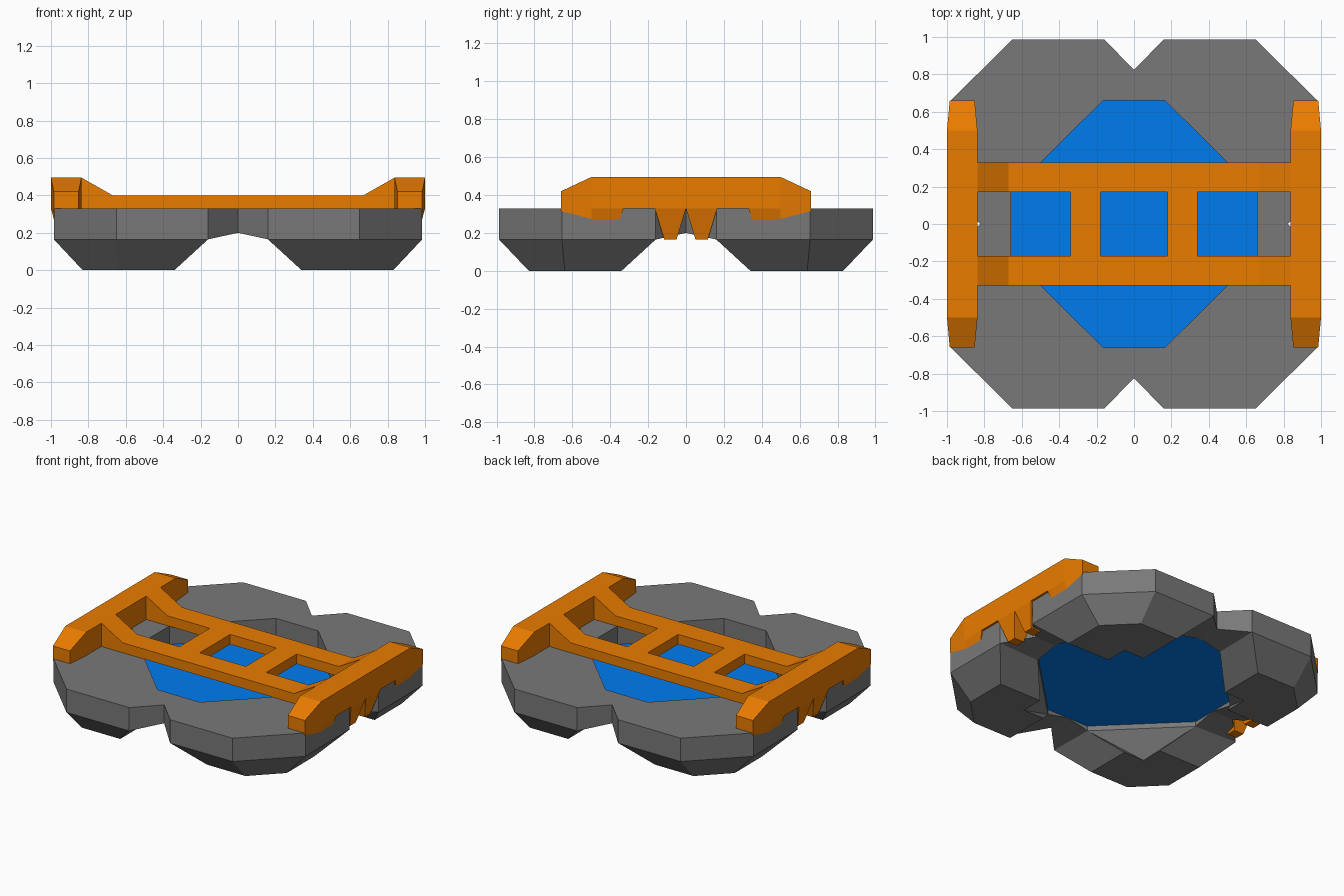
import bpy, bmesh

if "Cube" in bpy.data.objects:
    bpy.data.objects.remove(bpy.data.objects["Cube"])


def make(name, verts, faces, color, mirror=True):
    """Quarter mesh (x, y >= 0) completed by mirroring in x and y."""
    bm = bmesh.new()
    vs = [bm.verts.new(v) for v in verts]
    for f in faces:
        bm.faces.new([vs[i] for i in f])
    bmesh.ops.recalc_face_normals(bm, faces=bm.faces)
    # open quarters: make sure the highest level face points up
    top = max((f for f in bm.faces if abs(f.normal.z) > .5),
              key=lambda f: f.calc_center_median().z)
    if top.normal.z < 0:
        bmesh.ops.reverse_faces(bm, faces=bm.faces)
    me = bpy.data.meshes.new(name)
    bm.to_mesh(me)
    bm.free()
    ob = bpy.data.objects.new(name, me)
    bpy.context.collection.objects.link(ob)
    mat = bpy.data.materials.get(color[0]) or bpy.data.materials.new(color[0])
    mat.diffuse_color = color[1]
    mat.use_nodes = True
    mat.node_tree.nodes["Principled BSDF"].inputs["Base Color"].default_value = mat.diffuse_color
    me.materials.append(mat)
    if mirror:
        m = ob.modifiers.new("Mirror", 'MIRROR')
        m.use_axis = (True, True, False)
    return ob


ORANGE = ("orange", (0.82, 0.2, 0.0, 1))
BLUE = ("blue", (0.0, 0.2, 0.86, 1))
GREY = ("grey", (0.19, 0.19, 0.19, 1))

# Rock ring: outline of one quadrant, notch to notch, then back along the pool
ring = [(0, .825), (.16, .987), (.65, .987), (.985, .655), (.985, .16), (.822, 0),
        (.658, 0), (.658, .172), (.165, .66), (0, .66)]
foot = [(.34, .83), (.64, .83), (.83, .64), (.83, .34), (.5, .34), (.5, .5), (.34, .5)]
verts = [(x, y, .33) for x, y in ring]
verts += [(x, y, .2 if x * y == 0 else .165) for x, y in ring]
verts += [(x, y, 0) for x, y in foot]
faces = [(0, 1, 8, 9), (1, 2, 3, 4, 7, 8), (4, 5, 6, 7)]
for i in range(9):
    if i != 5:                                   # outer and pool walls
        faces.append((i, i + 1, i + 11, i + 10))
faces += [(10, 11, 18, 19), (14, 15, 16, 17),    # notch undersides
          (11, 12, 21, 20), (12, 13, 22, 21), (13, 14, 23, 22), (14, 17, 24, 23),
          (17, 25, 24), (17, 18, 25), (18, 26, 25), (18, 11, 20, 26),
          (20, 21, 22, 23, 24, 25, 26)]
make("rock_ring", verts, faces, GREY)

# Water surface in the pool
o = [(.658, .172), (.165, .66), (-.165, .66), (-.658, .172),
     (-.658, -.172), (-.165, -.66), (.165, -.66), (.658, -.172)]
make("water", [(x, y, .2) for x, y in o], [tuple(range(8))], BLUE, mirror=False)

# Bridge side rails, flaring upward at the ends
prof = [(0, .33), (.837, .33), (.837, .495), (.67, .4), (0, .4)]
verts = [(x, y, z) for y in (.17, .33) for x, z in prof]
faces = [tuple(range(5)), tuple(range(5, 10))]
faces += [(i, i + 1, i + 6, i + 5) for i in range(4)]
make("bridge_rails", verts, faces, ORANGE)

# Bridge cross bars
verts = [(x, y, z) for x in (.18, .34) for y in (0, .17) for z in (.33, .4)]
make("cross_bars", verts, [(0, 1, 3, 2), (4, 5, 7, 6), (0, 2, 6, 4), (1, 3, 7, 5), (2, 3, 7, 6)], ORANGE)

# End beams with tapered tips, lower lips and two hanging pegs
prof = [(0, .33), (.05, .165), (.115, .165), (.165, .33), (.33, .33), (.35, .27),
        (.5, .27), (.66, .315), (.66, .42), (.5, .495), (0, .495), (.5, .33)]
n = len(prof)


def inset(y, z):
    """Sides lean in below the deck and toward the tips."""
    return max(.015 if y > .6 else 0, (.33 - z) * .27)


verts = [(.837 + inset(y, z), y, z) for y, z in prof]
verts += [(1.0 - inset(y, z), y, z) for y, z in prof]
faces = [(i, i + 1, i + 1 + n, i + n) for i in range(n - 2)]
for side in [(0, 3, 4, 11, 9, 10), (0, 1, 2, 3), (4, 5, 6, 11), (6, 7, 8, 9, 11)]:
    faces += [side, tuple(i + n for i in side)]
make("end_beams", verts, faces, ORANGE)
